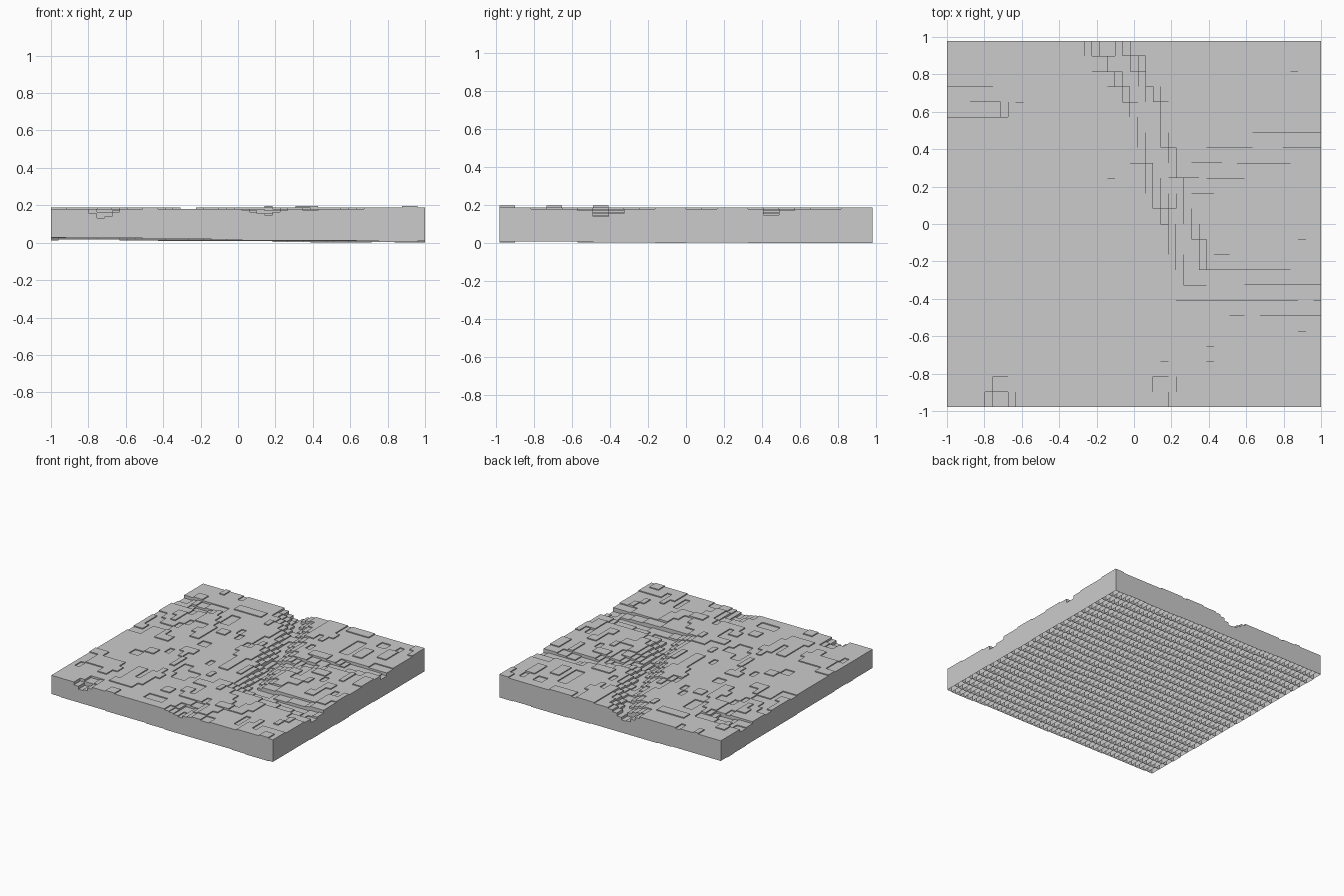
import bpy, bmesh, math
from mathutils import Vector, noise

if "Cube" in bpy.data.objects:
    bpy.data.objects.remove(bpy.data.objects["Cube"])

COLS, ROWS = 49, 24          # half-width tiles in x, full tiles in y
DX = 2.0 / COLS
DY = 2 * DX
STEP = 0.008

# Valleys: path points (x, y), depth and width
VALLEYS = [
    ([(-0.17, 1.05), (0.05, 0.65), (0.2, 0.15), (0.34, -0.3), (0.7, -0.35), (1.05, -0.45)], 0.045, 0.08),
    ([(1.05, 0.47), (0.7, 0.42), (0.2, 0.15)], 0.03, 0.07),
    ([(-1.05, 0.68), (-0.75, 0.62)], 0.035, 0.07),
    ([(0.13, -1.05), (0.15, -0.85)], 0.025, 0.08),
    ([(-0.75, -1.05), (-0.72, -0.92)], 0.05, 0.06),
    ([(-0.17, 1.05), (-0.15, 0.95)], 0.035, 0.08),
]


def seg_dist(p, a, b):
    ab = b - a
    t = max(0, min(1, (p - a).dot(ab) / ab.length_squared))
    return (p - a - ab * t).length


def snap(v):
    return round(v / STEP) * STEP


def top_height(x, y):
    h = 0.186 + 0.011 * noise.noise(Vector((x * 2.5, y * 2.5, 3.1)))
    h += 0.010 * noise.noise(Vector((x * 9, y * 7, 8.4)))
    p = Vector((x, y))
    for path, depth, width in VALLEYS:
        d = min(seg_dist(p, Vector(a), Vector(b)) for a, b in zip(path, path[1:]))
        h -= depth * math.exp(-(d / width) ** 2)
    return min(0.2, max(0.115, snap(h)))


def base_height(x, y):
    h = 0.016 - 0.010 * x - 0.005 * y + 0.006 * noise.noise(Vector((x * 3, y * 3, 5.7)))
    return max(0.0, round(h / 0.004) * 0.004)


# Open-bottomed columns, each with its own top and base level
bm = bmesh.new()
for j in range(ROWS):
    for i in range(COLS):
        x0, y0 = -1 + i * DX, -ROWS * DY / 2 + j * DY
        x1, y1 = x0 + DX, y0 + DY
        cx, cy = x0 + DX / 2, y0 + DY / 2
        zb, zt = base_height(cx, cy), top_height(cx, cy)
        corners = [(x0, y0), (x1, y0), (x1, y1), (x0, y1)]
        low = [bm.verts.new((x, y, zb)) for x, y in corners]
        high = [bm.verts.new((x, y, zt)) for x, y in corners]
        bm.faces.new(high)
        for k in range(4):
            n = (k + 1) % 4
            bm.faces.new((low[k], low[n], high[n], high[k]))

# Rest the lowest column on the ground
zmin = min(v.co.z for v in bm.verts)
bmesh.ops.translate(bm, verts=bm.verts, vec=(0, 0, -zmin))

mesh = bpy.data.meshes.new("stepped_terrain")
bm.to_mesh(mesh)
bm.free()
bpy.context.collection.objects.link(bpy.data.objects.new("stepped_terrain", mesh))
